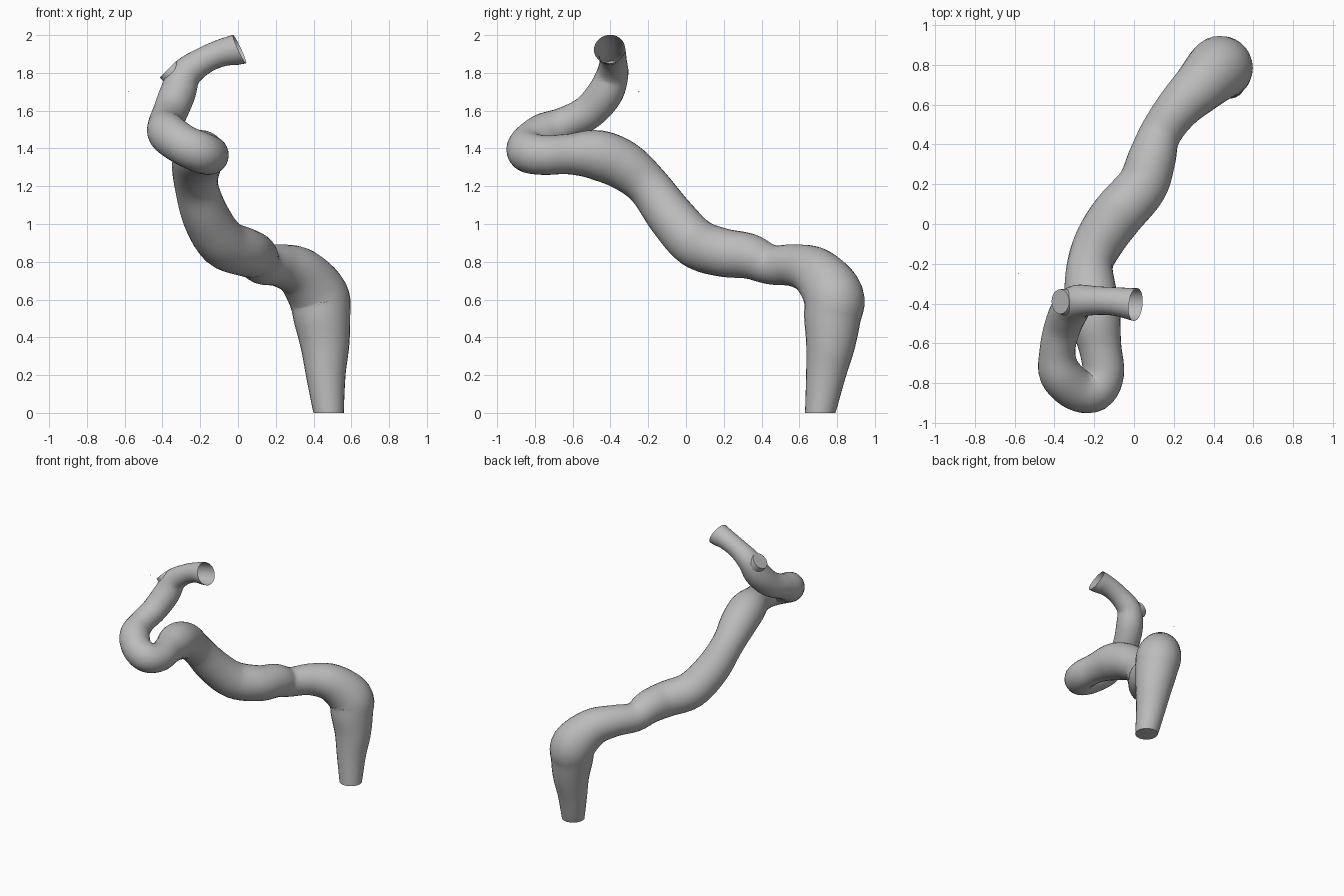
import bpy, bmesh, math
from mathutils import Vector

if "Cube" in bpy.data.objects:
    bpy.data.objects.remove(bpy.data.objects["Cube"], do_unlink=True)

SIDES = 28
STEPS = 5

grey = bpy.data.materials.new("stone grey")
grey.use_nodes = True
grey.diffuse_color = (.5, .5, .5, 1)
grey.node_tree.nodes["Principled BSDF"].inputs["Base Color"].default_value = (.5, .5, .5, 1)


def catmull_rom(a, b, c, d, t):
    """Blend smoothly from b to c."""
    return b + t / 2 * ((c - a) + t * ((2 * a - 5 * b + 4 * c - d) + t * (3 * (b - c) + d - a)))


def smooth_path(points):
    """Refine a list of x, y, z, radius points."""
    path = [Vector(p) for p in points]
    padded = [2 * path[0] - path[1]] + path + [2 * path[-1] - path[-2]]
    result = []
    for i in range(len(path) - 1):
        for step in range(STEPS):
            result.append(catmull_rom(*padded[i:i + 4], step / STEPS))
    return result + [path[-1]]


def tube(name, points, start_normal, end_normal, cap_start, cap_end):
    """Sweep a circle along the path, keeping the frame free of twist."""
    path = smooth_path(points)
    centres = [p.xyz for p in path]
    bm = bmesh.new()
    rings = []
    side = Vector((1, 0, 0))
    last = len(path) - 1
    for i, centre in enumerate(centres):
        along = centres[min(i + 1, last)] - centres[max(i - 1, 0)]
        if i == 0:
            along = Vector(start_normal)
        elif i == last:
            along = Vector(end_normal)
        along.normalize()
        side = (side - along * side.dot(along)).normalized()
        other = along.cross(side)
        ring = []
        for k in range(SIDES):
            angle = math.tau * k / SIDES
            offset = side * math.cos(angle) + other * math.sin(angle)
            ring.append(bm.verts.new(centre + offset * path[i].w))
        rings.append(ring)
    for low, high in zip(rings, rings[1:]):
        for k in range(SIDES):
            n = (k + 1) % SIDES
            bm.faces.new((low[k], low[n], high[n], high[k]))
    if cap_start:
        bm.faces.new(rings[0][::-1])
    if cap_end:
        bm.faces.new(rings[-1])
    return finish(name, bm)


def finish(name, bm):
    mesh = bpy.data.meshes.new(name)
    bm.to_mesh(mesh)
    bm.free()
    mesh.materials.append(grey)
    obj = bpy.data.objects.new(name, mesh)
    bpy.context.collection.objects.link(obj)
    bpy.ops.object.select_all(action="DESELECT")
    bpy.context.view_layer.objects.active = obj
    obj.select_set(True)
    bpy.ops.object.shade_smooth_by_angle(angle=math.radians(50))
    return obj


# Long winding vessel, from its foot to the open upper mouth
vessel = [
    (.48, .71, 0, .08), (.465, .74, .2, .105), (.46, .765, .36, .13),
    (.445, .775, .5, .15), (.425, .78, .62, .16), (.33, .69, .74, .135),
    (.22, .58, .78, .113), (.13, .45, .785, .105), (.09, .33, .83, .12),
    (.04, .19, .85, .128), (-.08, .05, .9, .132), (-.17, -.08, 1.04, .125),
    (-.22, -.2, 1.2, .115), (-.22, -.33, 1.31, .13), (-.2, -.47, 1.365, .132),
    (-.17, -.62, 1.37, .107), (-.155, -.75, 1.365, .105), (-.2, -.835, 1.38, .108),
    (-.29, -.83, 1.42, .107), (-.37, -.75, 1.48, .107), (-.385, -.64, 1.53, .09),
    (-.36, -.52, 1.59, .092), (-.32, -.43, 1.69, .095), (-.28, -.39, 1.79, .085),
    (-.19, -.385, 1.86, .072), (-.09, -.39, 1.905, .072), (.008, -.405, 1.926, .083),
]
tube("winding_vessel", vessel, (0, 0, 1), (.9, -.1, .42), True, False)

# Short cut-off side branch near the top
branch = [(-.28, -.4, 1.74, .085), (-.33, -.393, 1.785, .07), (-.37, -.39, 1.82, .062)]
tube("side_branch", branch, (-.7, 0, .7), (-.7, 0, .7), False, True)

# Tiny loose fragment
chip = bmesh.new()
bmesh.ops.create_icosphere(chip, subdivisions=1, radius=.003)
finish("loose_fragment", chip).location = (-.58, -.25, 1.7)
